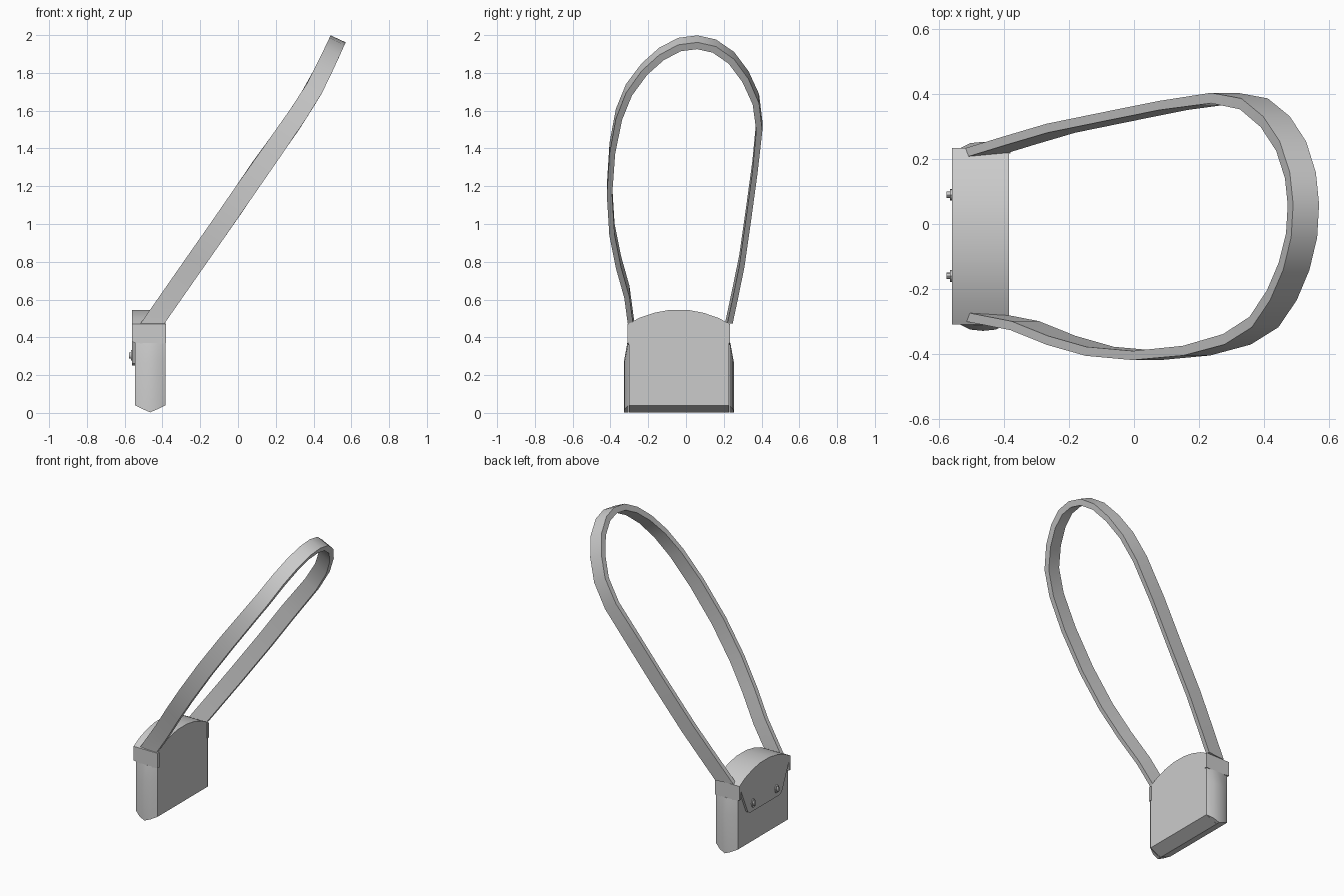
import bpy, math
from mathutils import Vector

if "Cube" in bpy.data.objects:
    bpy.data.objects.remove(bpy.data.objects["Cube"])

CY = -0.038          # bag centre in y
X0, X1 = -0.545, -0.385


def make(name, verts, faces, smooth=None):
    me = bpy.data.meshes.new(name)
    me.from_pydata([tuple(v) for v in verts], [], faces)
    ob = bpy.data.objects.new(name, me)
    bpy.context.collection.objects.link(ob)
    bpy.ops.object.select_all(action='DESELECT')
    ob.select_set(True)
    bpy.context.view_layer.objects.active = ob
    bpy.ops.object.mode_set(mode='EDIT')
    bpy.ops.mesh.select_all(action='SELECT')
    bpy.ops.mesh.normals_make_consistent(inside=False)
    bpy.ops.object.mode_set(mode='OBJECT')
    if smooth:
        bpy.ops.object.shade_smooth_by_angle(angle=math.radians(smooth))
    return ob


def prism(name, a, b, smooth=None):
    """Solid between two matching outlines."""
    n = len(a)
    faces = [(i, (i + 1) % n, n + (i + 1) % n, n + i) for i in range(n)]
    faces += [tuple(range(n)), tuple(range(n, 2 * n))]
    return make(name, list(a) + list(b), faces, smooth)


def plate_x(name, outline, xa, xb, smooth=None):
    return prism(name, [(xa, CY + y, z) for y, z in outline],
                 [(xb, CY + y, z) for y, z in outline], smooth)


# Arched upper edge shared by back panel, lid and flap
arch = [(0.27, 0.47), (0.21, 0.503), (0.13, 0.53), (0.05, 0.545)]
arch += [(-y, z) for y, z in reversed(arch)]

# Bag body with a V-shaped bottom
profile = [(X0, 0.36), (X0, 0.04), (-0.465, 0.003), (X1, 0.04), (X1, 0.36)]
H = 0.265
prism("bag_body", [(x, CY - H, z) for x, z in profile],
      [(x, CY + H, z) for x, z in profile], 40)

# Upper part of the bag under the lid
plate_x("bag_top", arch + [(-0.265, 0.36), (0.265, 0.36)], X0, X1, 30)

# Bulging side gussets
cols = [(X0, 0.04, 0), (-0.505, 0.02, 0.02), (-0.465, 0.003, 0.024),
        (-0.425, 0.02, 0.02), (X1, 0.04, 0)]
rows = [(None, 0), (None, 1), (0.27, 1), (0.37, 0.25), (0.37, 0)]
for s, label in ((-1, "front"), (1, "back")):
    v = [(x, CY + s * (H + 0.002 + k * b), zb if z is None else z)
         for z, k in rows for x, zb, b in cols]
    f = [(r * 5 + c, r * 5 + c + 1, r * 5 + c + 6, r * 5 + c + 5)
         for r in range(4) for c in range(4)]
    make(label + "_gusset", v, f, 40)
    # Lid skirt over the gusset
    skirt = [(-0.56, 0.47), (-0.56, 0.375), (-0.465, 0.36), (-0.38, 0.37), (-0.38, 0.47)]
    prism(label + "_lid_skirt", [(x, CY + s * 0.255, z) for x, z in skirt],
          [(x, CY + s * 0.272, z) for x, z in skirt])

# Closing flap on the outer face
low = [(-0.18, 0.262), (-0.15, 0.25), (0.15, 0.25), (0.18, 0.262)]
plate_x("closing_flap", arch + low, -0.56, X0, 30)

# Two studs on the flap
for i, y in enumerate((0.09, -0.16)):
    for part, r, xa, xb in (("base", 0.018, -0.558, -0.567), ("knob", 0.010, -0.565, -0.577)):
        ring = [(r * math.cos(t * math.pi / 6), r * 1.6 * math.sin(t * math.pi / 6))
                for t in range(12)]
        prism(f"stud_{part}_{i + 1}", [(xa, y + a, 0.305 + b) for a, b in ring],
              [(xb, y + a, 0.305 + b) for a, b in ring], 40)

# Shoulder strap: a flat band looping up and away from the bag
lean = [(0.47, -0.455), (0.80, -0.225), (1.10, -0.015), (1.30, 0.12),
        (1.50, 0.265), (1.70, 0.395), (1.85, 0.47), (1.98, 0.53)]


def lean_x(z):
    i = max(k for k in range(len(lean) - 1) if k == 0 or lean[k][0] <= z)
    (za, xa), (zb, xb) = lean[i], lean[i + 1]
    return xa + (xb - xa) * (z - za) / (zb - za)


path = [(-0.290, 0.47), (-0.313, 0.64), (-0.358, 0.80), (-0.392, 0.97), (-0.405, 1.18),
        (-0.390, 1.40), (-0.355, 1.58), (-0.302, 1.71), (-0.220, 1.82), (-0.130, 1.90),
        (-0.035, 1.95), (0.060, 1.962), (0.150, 1.942), (0.240, 1.88), (0.315, 1.78),
        (0.370, 1.66), (0.388, 1.52), (0.365, 1.30), (0.335, 1.08), (0.295, 0.80),
        (0.258, 0.62), (0.226, 0.47)]
pts = [Vector((lean_x(z), y, z)) for y, z in path]
verts, faces = [], []
last = len(pts) - 1
for i, p in enumerate(pts):
    t = (pts[min(i + 1, last)] - pts[max(i - 1, 0)]).normalized()
    slope = (lean_x(p.z + 0.1) - lean_x(p.z - 0.1)) / 0.2
    w = Vector((1, 0, -slope)).normalized()
    n = t.cross(w).normalized()
    hw = 0.052 - 0.008 * max(0, (p.z - 1.3) / 0.66)
    ht = 0.014 + 0.006 * max(0, (p.z - 1.3) / 0.66)
    for a, b in ((-1, -1), (1, -1), (1, 1), (-1, 1)):
        q = p + w * a * hw + n * b * ht
        if i in (0, last):
            q += t * ((0.472 - q.z) / t.z)
        verts.append(q)
    if i:
        o = 4 * i
        faces += [(o - 4 + k, o - 4 + (k + 1) % 4, o + (k + 1) % 4, o + k) for k in range(4)]
faces += [(0, 1, 2, 3), tuple(4 * last + k for k in range(4))]
make("shoulder_strap", verts, faces, 30)
